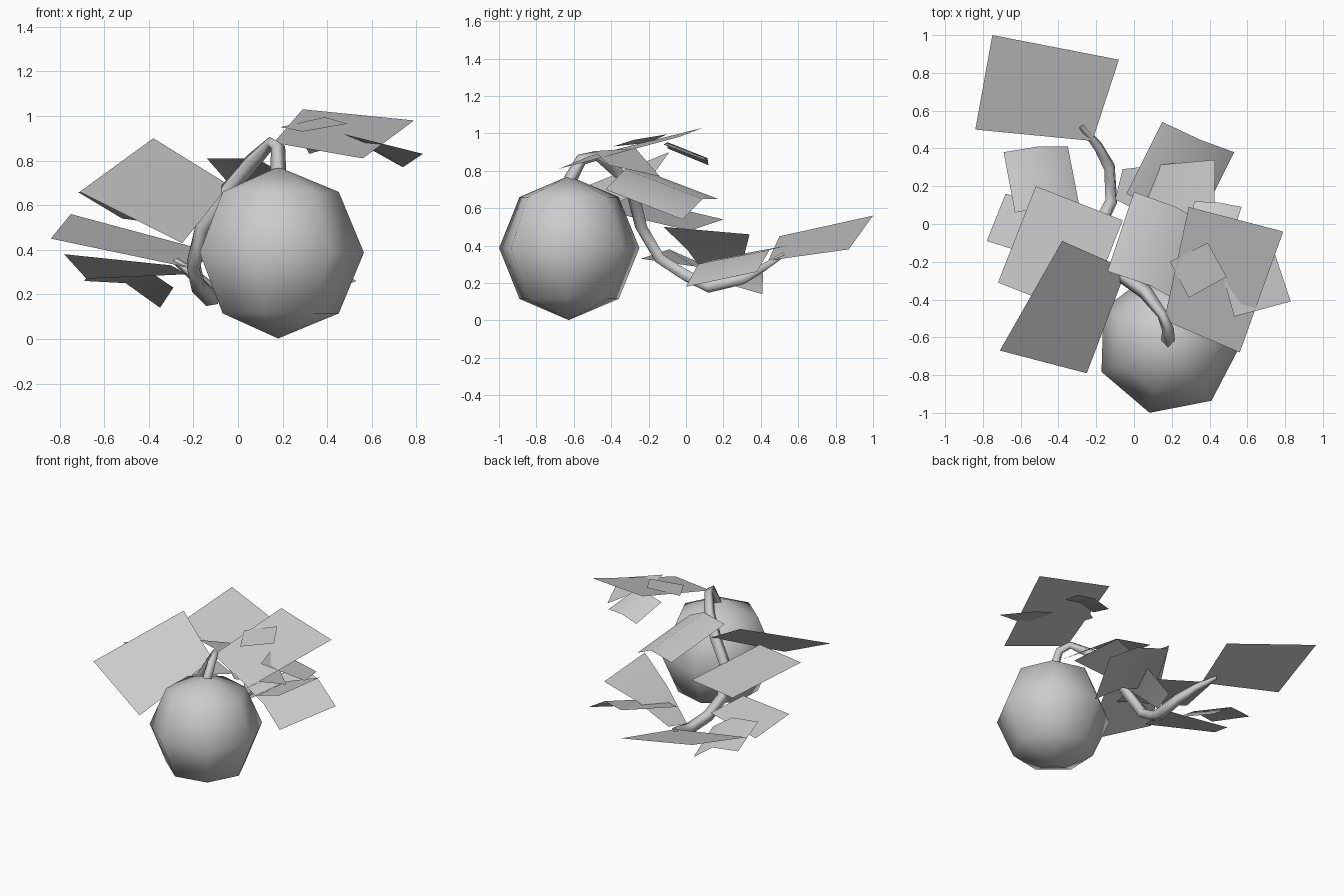
import bpy
import math
from mathutils import Vector

cube = bpy.data.objects.get("Cube")
if cube:
    bpy.data.objects.remove(cube, do_unlink=True)

grey = bpy.data.materials.new("plain_grey")
grey.use_nodes = True
grey.diffuse_color = (0.6, 0.6, 0.6, 1)
grey.node_tree.nodes["Principled BSDF"].inputs["Base Color"].default_value = (0.6, 0.6, 0.6, 1)


def add_object(name, data):
    data.materials.append(grey)
    ob = bpy.data.objects.new(name, data)
    bpy.context.collection.objects.link(ob)
    return ob


def leaf(name, a, b, c, d, fold=0.0):
    """Four-cornered leaf card, raised along a ridge halfway between sides a-d and b-c."""
    a, b, c, d = map(Vector, (a, b, c, d))
    verts, faces = [a, b, c, d], [(0, 1, 2, 3)]
    if fold:
        normal = (b - a).cross(d - a).normalized()
        if normal.z < 0:
            normal.negate()
        verts += [(a + b) / 2 + normal * fold, (d + c) / 2 + normal * fold]
        faces = [(0, 4, 5, 3), (4, 1, 2, 5)]
    mesh = bpy.data.meshes.new(name)
    mesh.from_pydata(verts, [], faces)
    mesh.shade_smooth()
    return add_object(name, mesh)


# Round fruit with few sides
bpy.ops.mesh.primitive_uv_sphere_add(segments=7, ring_count=4, radius=0.385,
                                     location=(0.18, -0.627, 0.387),
                                     rotation=(0, 0, math.radians(11)))
fruit = bpy.context.object
fruit.name = "fruit"
fruit.data.materials.append(grey)
fruit.data.shade_smooth()

# Bent stem: position and relative thickness
path = [
    (0.18, -0.62, 0.75, 0.9), (0.18, -0.56, 0.86, 0.8), (0.15, -0.48, 0.88, 0.7),
    (0.06, -0.36, 0.79, 1), (-0.05, -0.28, 0.66, 1), (-0.16, -0.24, 0.5, 1),
    (-0.2, -0.14, 0.33, 1), (-0.18, 0, 0.24, 1), (-0.12, 0.12, 0.18, 1),
    (-0.13, 0.3, 0.22, 0.9), (-0.19, 0.41, 0.28, 0.7), (-0.28, 0.52, 0.35, 0.4),
]
curve = bpy.data.curves.new("stem", "CURVE")
curve.dimensions = "3D"
curve.bevel_depth = 0.04
curve.bevel_resolution = 0
curve.use_fill_caps = True
spline = curve.splines.new("POLY")
spline.points.add(len(path) - 1)
for point, (x, y, z, r) in zip(spline.points, path):
    point.co = (x, y, z, 1)
    point.radius = r
add_object("stem", curve)

# Leaves near the top of the stem
leaf("top_leaf", (.29, .09, 1.03), (.79, -.04, .98), (.56, -.68, .81), (.16, -.51, .88))
leaf("small_top_leaf", (.39, -.1, .995), (.49, -.28, .965), (.29, -.39, .93), (.19, -.2, .95))
leaf("left_outer_leaf", (.53, -.49, .905), (.83, -.41, .83), (.74, -.14, .77), (.47, -.27, .92))
leaf("left_hidden_leaf", (.32, .12, .83), (.57, .09, .86), (.5, -.12, .94), (.27, -.1, .92), .025)
leaf("front_leaf", (-.38, -.09, .9), (-.04, -.24, .69), (-.25, -.79, .43), (-.71, -.67, .66))

# Leaves around the middle
leaf("right_leaf", (-.52, .2, .54), (-.06, .02, .48), (-.26, -.49, .6), (-.72, -.31, .66))
leaf("centre_leaf", (-.14, -.25, .81), (.27, -.43, .7), (.41, -.02, .54), (0, .17, .65), .06)
leaf("left_long_leaf", (.43, .34, .46), (-.06, .29, .24), (-.1, .13, .21), (.42, -.12, .5), .025)

# Leaves along the low end of the stem
leaf("left_low_leaf", (.15, .54, .4), (.53, .38, .26), (.34, 0, .18), (-.04, .16, .33), .05)
leaf("right_low_leaf", (-.78, -.09, .38), (-.68, .16, .27), (-.23, .04, .29), (-.3, -.24, .33))
leaf("back_low_leaf", (-.69, .38, .26), (-.35, .41, .14), (-.29, .1, .23), (-.63, .06, .34), .055)
leaf("back_leaf", (-.75, 1, .56), (-.08, .87, .38), (-.22, .44, .32), (-.84, .5, .45))
